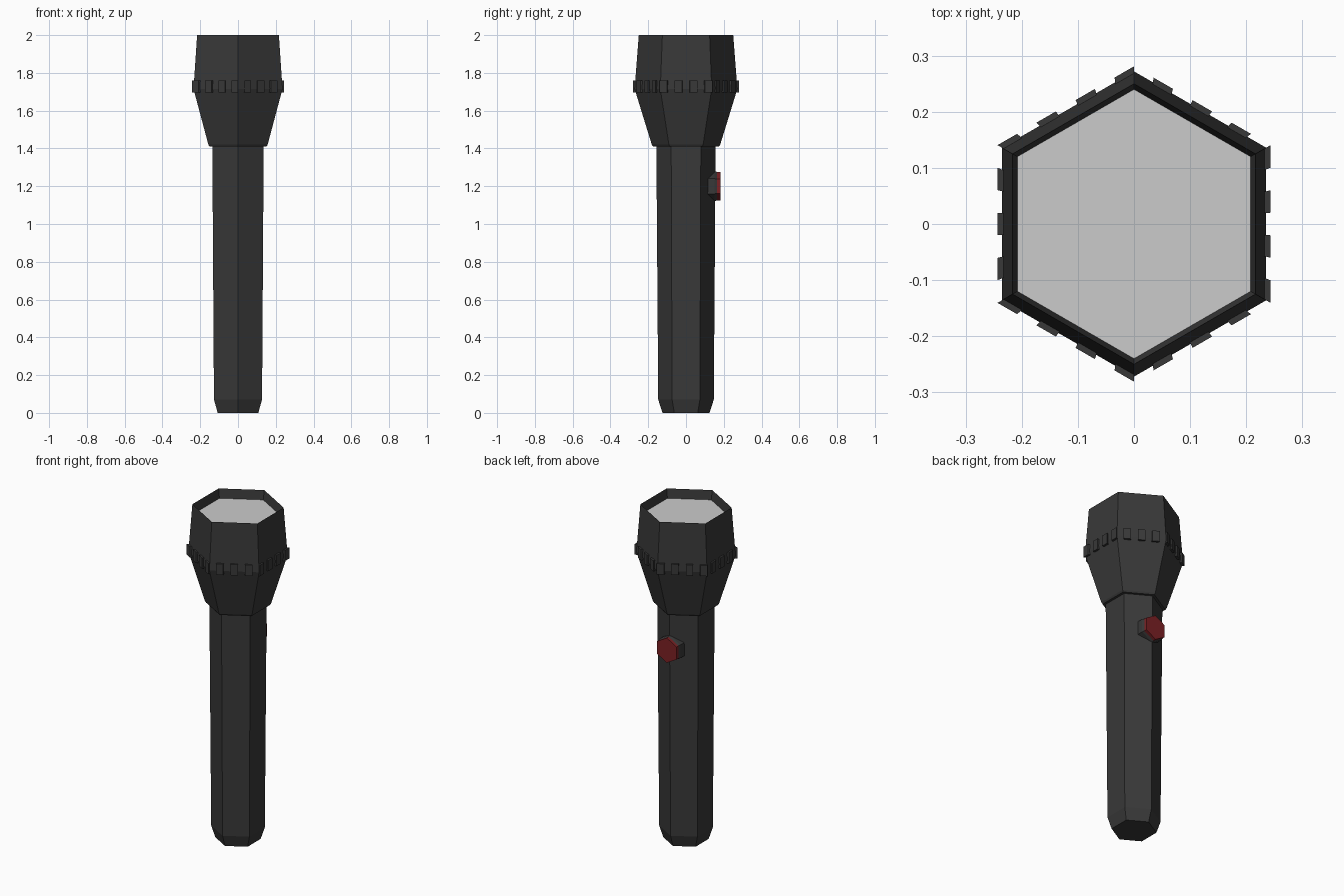
import bpy, bmesh
from math import sin, cos, pi
from mathutils import Vector, Matrix

if "Cube" in bpy.data.objects:
    bpy.data.objects.remove(bpy.data.objects["Cube"])


def material(name, rgb):
    m = bpy.data.materials.new(name)
    m.diffuse_color = (*rgb, 1)
    m.use_nodes = True
    m.node_tree.nodes["Principled BSDF"].inputs["Base Color"].default_value = m.diffuse_color
    return m


DARK = material("dark_plastic", (0.04, 0.04, 0.04))
RED = material("red_plastic", (0.2, 0.015, 0.018))


def finish(name, bm, mat=None):
    bmesh.ops.recalc_face_normals(bm, faces=bm.faces)
    me = bpy.data.meshes.new(name)
    bm.to_mesh(me)
    bm.free()
    ob = bpy.data.objects.new(name, me)
    bpy.context.collection.objects.link(ob)
    if mat:
        me.materials.append(mat)
    return ob


def hex_loft(name, profile, mat=None, cap_start=True, cap_end=True, matrix=None):
    """Six-sided lathe of (radius, height) points, corners on the y axis."""
    bm = bmesh.new()
    rings = [[bm.verts.new((r * sin(i * pi / 3), r * cos(i * pi / 3), z))
              for i in range(6)] for r, z in profile]
    for a, b in zip(rings, rings[1:]):
        for i in range(6):
            j = (i + 1) % 6
            bm.faces.new((a[i], a[j], b[j], b[i]))
    if cap_start:
        bm.faces.new(rings[0])
    if cap_end:
        bm.faces.new(rings[-1])
    if matrix:
        bm.transform(matrix)
    return finish(name, bm, mat)


# Handle with chamfered foot
hex_loft("handle", [(0.124, 0), (0.147, 0.07), (0.157, 1.42)], DARK)

# Flared head, with thin rim and inner wall down to the lens
hex_loft("head", [(0.15, 1.41), (0.174, 1.41), (0.181, 1.42), (0.272, 1.715),
                  (0.25, 2.0), (0.24, 1.945)], DARK, cap_end=False)

# Lens
hex_loft("lens", [(0.24, 1.945), (0.24, 1.94)])

# Grip studs: 21 dashes of equal length and gap around the hexagonal belt
corners = [Vector((sin(i * pi / 3), cos(i * pi / 3), 0)) for i in range(6)]


def belt_point(t, r, z):
    t %= 6
    i = int(t)
    p = corners[i].lerp(corners[(i + 1) % 6], t - i) * r
    return (p.x, p.y, z)


bm = bmesh.new()
pitch = 6 / 21
for k in range(21):
    mid = 1 + (k + 0.25) * pitch
    v = [bm.verts.new(belt_point(mid + s * pitch * 0.249, r, z))
         for z in (1.695, 1.76) for s, r in ((-1, 0.262), (1, 0.262), (1, 0.281), (-1, 0.281))]
    for f in ((0, 1, 2, 3), (4, 5, 6, 7), (0, 1, 5, 4), (1, 2, 6, 5), (2, 3, 7, 6), (3, 0, 4, 7)):
        bm.faces.new([v[i] for i in f])
finish("grip_studs", bm, DARK)

# Switch on the back corner of the handle: collar and red button
back = Matrix.Translation((0, 0, 1.2)) @ Matrix.Rotation(-pi / 2, 4, 'X')
hex_loft("switch_collar", [(0.08, 0.1), (0.08, 0.152), (0.075, 0.165)], DARK, matrix=back)
hex_loft("switch_button", [(0.075, 0.165), (0.075, 0.183)], RED, cap_start=False, matrix=back)
